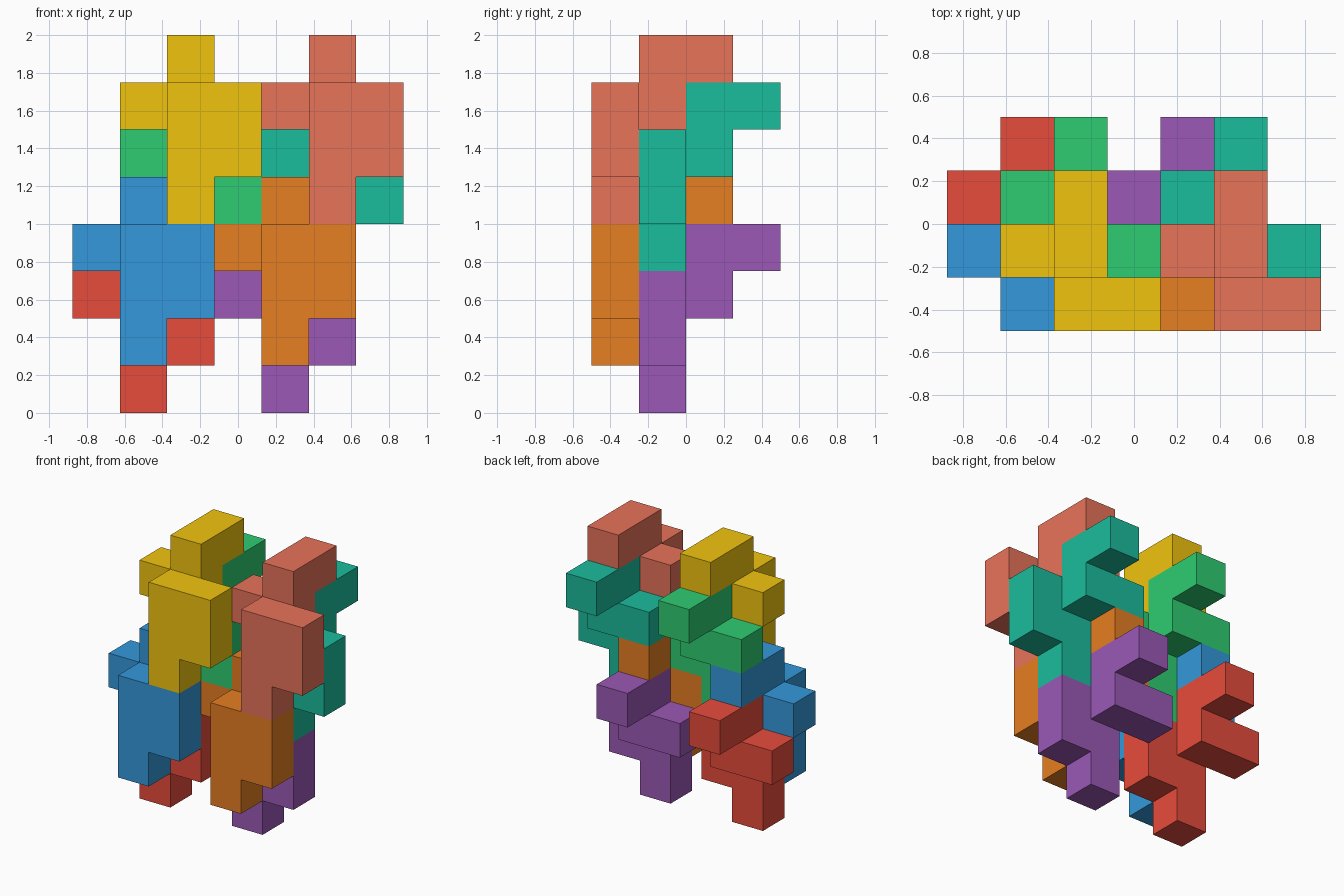
import bpy, bmesh
from mathutils import Vector

if "Cube" in bpy.data.objects:
    bpy.data.objects.remove(bpy.data.objects["Cube"])

S = 0.25  # cell size

# One nine-cell piece: a flat P shape in front, a small stepped hook behind
CELLS = {(0, 0, 0), (1, 0, 0), (0, 0, -1), (1, 0, -1), (0, 0, -2),
         (0, 1, 0), (-1, 1, 0), (0, 1, 1), (0, 2, 1)}


def linear(hex_code):
    def conv(c):
        return c / 12.92 if c <= 0.04045 else ((c + 0.055) / 1.055) ** 2.4
    return [conv(int(hex_code[n:n + 2], 16) / 255) for n in (0, 2, 4)] + [1.0]


def piece_mesh(name):
    """Outer skin of the joined cells, with no inner faces."""
    bm = bmesh.new()
    for cell in CELLS:
        for axis in range(3):
            for sign in (-1, 1):
                step = [0, 0, 0]
                step[axis] = sign
                if tuple(c + s for c, s in zip(cell, step)) in CELLS:
                    continue
                n, u, v = Vector(step), Vector((0, 0, 0)), Vector((0, 0, 0))
                u[(axis + 1) % 3] = 1
                v = n.cross(u)
                mid = Vector(cell) + n / 2
                corners = [mid + (a * u + b * v) / 2
                           for a, b in ((-1, -1), (1, -1), (1, 1), (-1, 1))]
                bm.faces.new([bm.verts.new(p * S) for p in corners])
    bmesh.ops.remove_doubles(bm, verts=bm.verts[:], dist=0.001)
    # Merge coplanar squares into clean flat faces
    bmesh.ops.dissolve_limit(bm, angle_limit=0.01, verts=bm.verts[:], edges=bm.edges[:])
    mesh = bpy.data.meshes.new(name)
    bm.to_mesh(mesh)
    bm.free()
    return mesh


# Interlocking pieces: name, grid position of the first cell, colour
PIECES = [
    ("lower_left_front", (1, 0, 3), "3498db"),
    ("lower_left_back", (1, 1, 2), "e74c3c"),
    ("lower_right_front", (4, 0, 3), "e67e22"),
    ("lower_right_back", (4, 1, 2), "9b59b6"),
    ("upper_left_front", (2, 0, 6), "f1c40f"),
    ("upper_left_back", (2, 1, 5), "2ecc71"),
    ("upper_right_front", (5, 0, 6), "e8735a"),
    ("upper_right_back", (5, 1, 5), "1abc9c"),
]

for name, (i, j, k), colour in PIECES:
    obj = bpy.data.objects.new(name + "_piece", piece_mesh(name))
    obj.location = ((i - 3) * S, (j - 1.5) * S, (k + 0.5) * S)
    mat = bpy.data.materials.new(name + "_colour")
    mat.diffuse_color = linear(colour)
    mat.use_nodes = True
    mat.node_tree.nodes["Principled BSDF"].inputs["Base Color"].default_value = mat.diffuse_color
    obj.data.materials.append(mat)
    bpy.context.collection.objects.link(obj)
